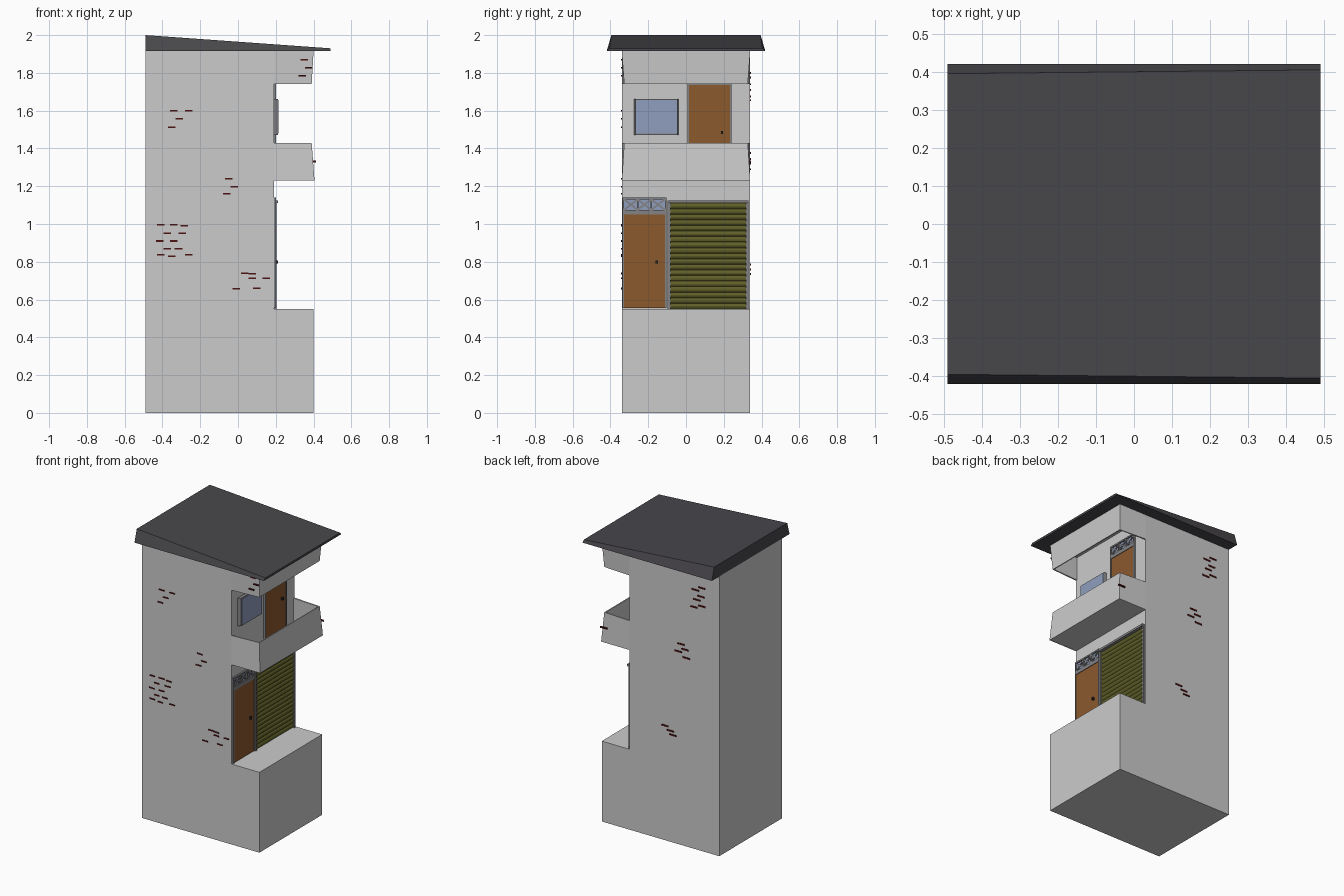
import bpy, bmesh, math
from mathutils import Vector

if "Cube" in bpy.data.objects:
    bpy.data.objects.remove(bpy.data.objects["Cube"])


def mat(name, r, g, b):
    m = bpy.data.materials.new(name)
    m.diffuse_color = (r, g, b, 1)
    m.use_nodes = True
    m.node_tree.nodes["Principled BSDF"].inputs["Base Color"].default_value = m.diffuse_color
    return m


WALL = mat("light grey plaster", 0.60, 0.60, 0.60)
ROOF = mat("charcoal roof", 0.065, 0.062, 0.070)
WOOD = mat("brown wood", 0.26, 0.10, 0.027)
OLIVE = mat("olive shutter", 0.115, 0.115, 0.022)
GLASS = mat("blue glass", 0.28, 0.34, 0.52)
FRAME = mat("grey frame", 0.23, 0.23, 0.24)
BRICK = mat("dark red brick", 0.07, 0.006, 0.006)
BLACK = mat("black metal", 0.02, 0.02, 0.02)


def finish(name, bm, m, recalc=True):
    if recalc:
        bmesh.ops.recalc_face_normals(bm, faces=bm.faces)
    me = bpy.data.meshes.new(name)
    bm.to_mesh(me)
    bm.free()
    me.materials.append(m)
    ob = bpy.data.objects.new(name, me)
    bpy.context.collection.objects.link(ob)
    return ob


def add_box(bm, x0, x1, y0, y1, z0, z1):
    v = bmesh.ops.create_cube(bm, size=1)["verts"]
    for p in v:
        p.co = ((x0 + x1) / 2 + p.co.x * (x1 - x0),
                (y0 + y1) / 2 + p.co.y * (y1 - y0),
                (z0 + z1) / 2 + p.co.z * (z1 - z0))
    return v


def boxes(name, m, *dims):
    bm = bmesh.new()
    for d in dims:
        add_box(bm, *d)
    return finish(name, bm, m)


def prism(name, pts, y0, y1, m):
    """Extrude an XZ outline along y."""
    bm = bmesh.new()
    f = bm.faces.new([bm.verts.new((x, y0, z)) for x, z in pts])
    ext = bmesh.ops.extrude_face_region(bm, geom=[f])["geom"]
    bmesh.ops.translate(bm, vec=(0, y1 - y0, 0),
                        verts=[e for e in ext if isinstance(e, bmesh.types.BMVert)])
    return finish(name, bm, m)


W = 0.34      # half width of the house
XW = 0.19     # recessed street wall
TOP = 1.915

# main body with projecting plinth
prism("house_body", [(-0.49, 0), (0.40, 0), (0.40, 0.55), (XW, 0.55), (XW, TOP), (-0.49, TOP)],
      -W, W, WALL)


# three-sided thin walls around balcony and under the eaves
def surround(name, zw, xw, zn, xn):
    bm = bmesh.new()
    wide = [(XW, -W), (xw, -W), (xw, W), (XW, W)]
    narrow = [(XW, -W), (xn, -W + 0.013), (xn, W - 0.013), (XW, W)]
    low, high = ((wide, zw), (narrow, zn)) if zw < zn else ((narrow, zn), (wide, zw))
    a = [bm.verts.new((x, y, low[1])) for x, y in low[0]]
    b = [bm.verts.new((x, y, high[1])) for x, y in high[0]]
    for i in range(3):
        bm.faces.new((a[i], a[i + 1], b[i + 1], b[i]))
    ob = finish(name, bm, WALL, False)
    s = ob.modifiers.new("thickness", "SOLIDIFY")
    s.thickness = 0.01
    s.offset = -1


surround("balcony_parapet", 1.23, 0.405, 1.43, 0.39)
surround("eaves_wall", TOP, 0.40, 1.74, 0.39)
boxes("balcony_floor", WALL, (XW, 0.402, -W + 0.001, W - 0.001, 1.23, 1.245))
boxes("eaves_ceiling", WALL, (XW, 0.395, -W + 0.005, W - 0.005, 1.90, TOP))

# wedge roof, sloping down towards the street
bm = bmesh.new()
for v in add_box(bm, -0.49, 0.49, -0.42, 0.42, 1.915, 2.0):
    if v.co.z > 1.95:
        right = v.co.x > 0
        v.co.z = 1.93 if right else 2.0
        v.co.y = math.copysign(0.405 if right else 0.395, v.co.y)
finish("roof", bm, ROOF)


# door with frame, handle and three-pane transom
def door(name, y0, y1, z0, z1, handle_y, handle_z):
    zt = z1 + 0.09
    boxes(name + "_panel", WOOD, (XW - 0.01, XW + 0.008, y0, y1, z0, z1))
    boxes(name + "_glass", GLASS, (XW - 0.01, XW + 0.003, y0, y1, z1 + 0.02, zt - 0.005))
    bm = bmesh.new()
    x1 = XW + 0.012
    for d in ((y0 - 0.008, y0, z0, zt), (y1, y1 + 0.008, z0, zt),
              (y0, y1, z1, z1 + 0.025), (y0, y1, zt - 0.01, zt)):
        add_box(bm, XW - 0.01, x1, *d)
    n, step = 3, (y1 - y0) / 3
    za, zb = z1 + 0.025, zt - 0.01
    for i in range(n):
        ya = y0 + i * step
        if i:
            add_box(bm, XW - 0.01, x1, ya - 0.004, ya + 0.004, za, zb)
        for s in (0, 1):   # crossed bars
            p = Vector((0, ya, zb if s else za))
            q = Vector((0, ya + step, za if s else zb))
            o = Vector((0, 0, 0.006))
            lo = [bm.verts.new(c + Vector((XW + 0.009, 0, 0))) for c in (p - o, q - o, q + o, p + o)]
            hi = [bm.verts.new(c.co - Vector((0.008, 0, 0))) for c in lo]
            bm.faces.new(lo)
            bm.faces.new(hi[::-1])
            for k in range(4):
                bm.faces.new((lo[k], hi[k], hi[(k + 1) % 4], lo[(k + 1) % 4]))
    finish(name + "_frame", bm, FRAME)
    boxes(name + "_handle", BLACK, (XW, XW + 0.022, handle_y - 0.006, handle_y + 0.006,
                                    handle_z - 0.008, handle_z + 0.008))


door("street_door", -0.328, -0.112, 0.555, 1.05, -0.155, 0.80)
door("balcony_door", 0.015, 0.232, 1.245, 1.735, 0.19, 1.485)

# ribbed roller shutter and its frame
N, z0, z1 = 19, 0.55, 1.11
h = (z1 - z0) / N
pts = [(XW - 0.01, z0)]
for i in range(N):
    for t, d in ((0, 0.001), (0.25, 0.007), (0.5, 0.009), (0.75, 0.007)):
        pts.append((XW + d, z0 + (i + t) * h))
pts += [(XW + 0.001, z1), (XW - 0.01, z1)]
prism("roller_shutter", pts, -0.085, 0.32, OLIVE)
boxes("shutter_frame", FRAME, (XW - 0.01, 0.203, -0.097, -0.083, 0.55, 1.12),
      (XW - 0.01, 0.203, 0.318, 0.332, 0.55, 1.12),
      (XW - 0.01, 0.213, -0.097, 0.332, 1.11, 1.125))

# projecting window beside the balcony door
bm = bmesh.new()
for v in add_box(bm, XW - 0.01, 0.211, -0.278, -0.038, 1.472, 1.662):
    if v.co.x > XW:
        v.co.y += 0.01 if v.co.y < -0.15 else -0.006
finish("window_frame", bm, FRAME)
boxes("window_glass", GLASS, (0.21, 0.214, -0.265, -0.047, 1.478, 1.657))

# exposed brick patches as thin plates: (x, z) on each side
front = [(-.34, 1.6), (-.26, 1.6), (-.31, 1.556), (-.35, 1.513),
         (-.05, 1.24), (-.02, 1.196), (-.06, 1.16),
         (-.41, .995), (-.34, .995), (-.285, .99), (-.375, .952), (-.295, .952),
         (-.415, .91), (-.34, .91), (-.375, .87), (-.315, .868), (-.41, .836), (-.35, .83), (-.26, .836),
         (.035, .74), (.075, .737), (.075, .714), (.15, .714), (-.01, .656), (.1, .66),
         (.35, 1.87), (.375, 1.827), (.34, 1.786)]
back = [(-.36, 1.80), (-.31, 1.775), (-.35, 1.74), (-.32, 1.71), (-.36, 1.675), (-.30, 1.655),
        (-.20, 1.375), (-.23, 1.345), (-.18, 1.32), (-.24, 1.29),
        (-.08, .785), (-.12, .76), (-.14, .735), (.385, 1.33)]
boxes("front_bricks", BRICK, *[(x - .02, x + .02, -W - .004, -W + .004, z - .004, z + .004) for x, z in front])
boxes("back_bricks", BRICK, *[(x - .027, x + .027, W - .004, W + .004, z - .005, z + .005) for x, z in back])
